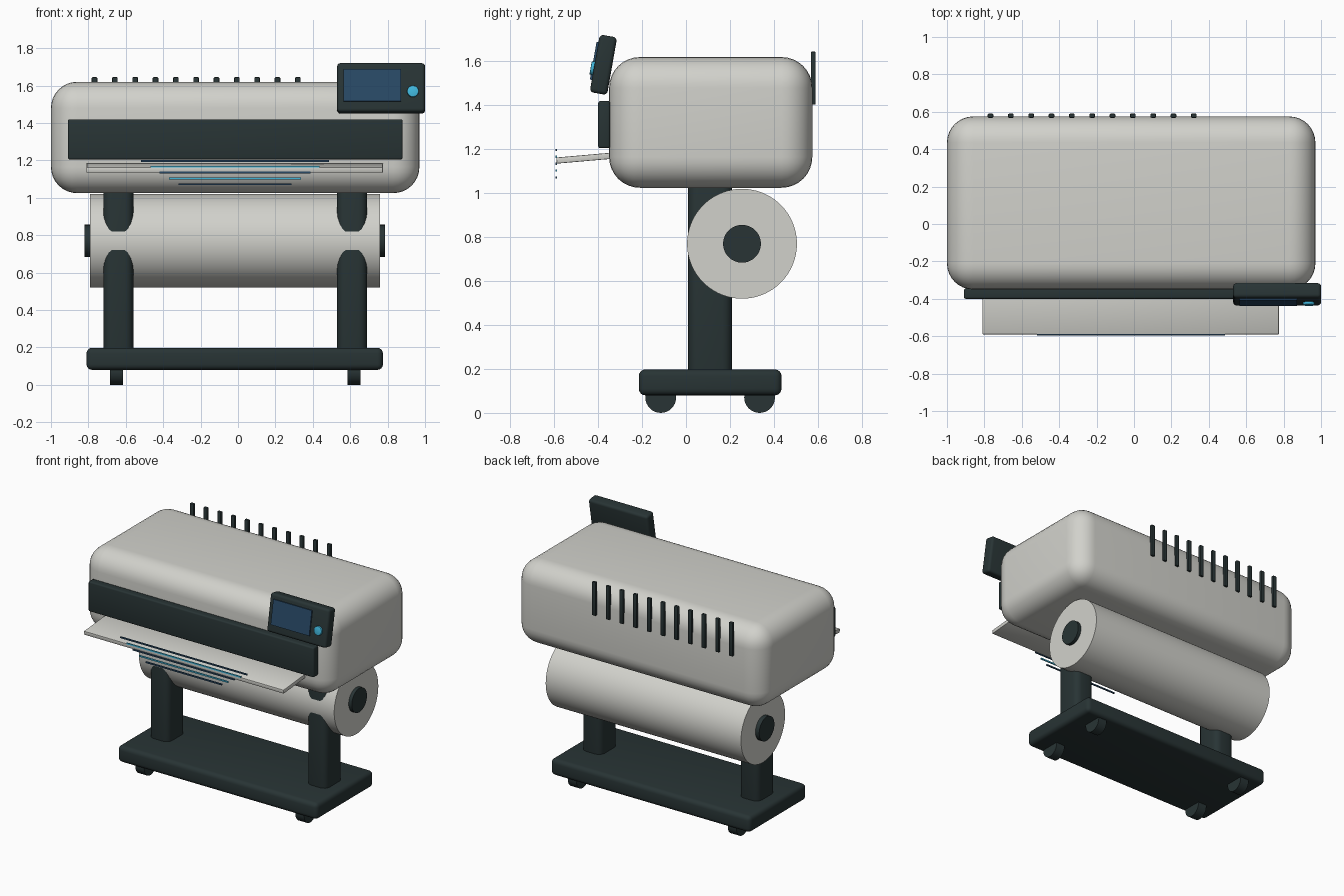
import bpy
import math
from mathutils import Vector

cube = bpy.data.objects.get("Cube")
if cube:
    bpy.data.objects.remove(cube, do_unlink=True)


def material(name, rgb):
    m = bpy.data.materials.new(name)
    m.use_nodes = True
    m.diffuse_color = (*rgb, 1)
    m.node_tree.nodes["Principled BSDF"].inputs["Base Color"].default_value = (*rgb, 1)
    return m


shell = material("warm light grey", (0.64, 0.64, 0.60))
dark = material("dark slate", (0.021, 0.034, 0.035))
glass = material("screen blue", (0.021, 0.065, 0.13))
cyan = material("bright cyan", (0.05, 0.46, 0.70))


def finish(name, mat, bevel, segments):
    ob = bpy.context.object
    ob.name = name
    ob.data.materials.append(mat)
    if bevel:
        mod = ob.modifiers.new("Bevel", "BEVEL")
        mod.width = bevel
        mod.segments = segments
        mod.limit_method = "ANGLE"
        bpy.ops.object.modifier_apply(modifier=mod.name)
    bpy.ops.object.shade_smooth_by_angle(angle=math.radians(35))
    return ob


def box(name, lo, hi, mat, bevel=0.0, segments=4, tilt=0.0):
    """Box between two corners, then tilted about x through its centre."""
    lo, hi = Vector(lo), Vector(hi)
    bpy.ops.mesh.primitive_cube_add(size=1, location=(lo + hi) / 2)
    bpy.context.object.scale = hi - lo
    bpy.ops.object.transform_apply(location=False, rotation=False, scale=True)
    ob = finish(name, mat, bevel, segments)
    ob.rotation_euler.x = tilt
    return ob


def rod(name, x0, x1, y, z, radius, mat, sides=64):
    """Cylinder lying along x."""
    bpy.ops.mesh.primitive_cylinder_add(
        vertices=sides, radius=radius, depth=x1 - x0,
        location=((x0 + x1) / 2, y, z), rotation=(0, math.pi / 2, 0))
    return finish(name, mat, 0, 0)


# Main housing and front cover
box("housing", (-1, -0.35, 1.025), (0.97, 0.575, 1.62), shell, 0.14, 8)
box("front_cover", (-0.91, -0.4, 1.205), (0.88, -0.345, 1.42), dark, 0.01, 3)

# Paper roll with its core
rod("paper_roll", -0.79, 0.76, 0.255, 0.77, 0.25, shell, 96)
rod("roll_core", -0.82, 0.785, 0.255, 0.77, 0.086, dark)

# Stand: base, two legs, four casters
box("stand_base", (-0.81, -0.215, 0.08), (0.775, 0.435, 0.198), dark, 0.03)
for side, x in (("right", -0.64), ("left", 0.61)):
    box(side + "_leg", (x - 0.08, 0.01, 0.14), (x + 0.08, 0.21, 1.08), dark, 0.045)
for side, x in (("right", -0.65), ("left", 0.62)):
    for end, y in (("front", -0.115), ("back", 0.335)):
        rod(f"{end}_{side}_caster", x - 0.035, x + 0.035, y, 0.07, 0.07, dark, 32)

# Sloping output tray
box("output_tray", (-0.81, -0.59, 1.147), (0.775, -0.31, 1.175), shell, 0.004, 2,
    math.radians(5))

# Printed stripes hanging at the tray edge, narrowing downward
for i in range(5):
    half = 0.503 - 0.05 * i
    z = 1.197 - 0.0312 * i
    box(f"print_stripe_{i + 1}", (-0.016 - half, -0.595, z - 0.005),
        (-0.016 + half, -0.587, z + 0.005), cyan if i % 2 else glass)

# Tilted control panel with screen and button
lean = math.radians(-10)
centre = Vector((0.765, -0.376, 1.585))
panel = box("control_panel", centre - Vector((0.235, 0.04, 0.133)),
            centre + Vector((0.235, 0.04, 0.133)), dark, 0.018, 4, lean)
out = Vector((0, -math.cos(lean), -math.sin(lean)))
up = Vector((0, -math.sin(lean), math.cos(lean)))
spot = centre + out * 0.044 + up * 0.01
size = Vector((0.153, 0.0048, 0.087))
spot.x = 0.718
box("screen", spot - size, spot + size, glass, 0, 0, lean)
spot = centre + out * 0.045 - up * 0.024
spot.x = 0.935
bpy.ops.mesh.primitive_cylinder_add(vertices=32, radius=0.031, depth=0.02, location=spot,
                                    rotation=(math.pi / 2 + lean, 0, 0))
finish("button", cyan, 0.004, 2)

# Row of vent fins on the back
for i in range(11):
    x = -0.767 + 0.1087 * i
    box(f"vent_fin_{i + 1}", (x - 0.015, 0.568, 1.403), (x + 0.015, 0.59, 1.645), dark, 0.005, 2)
